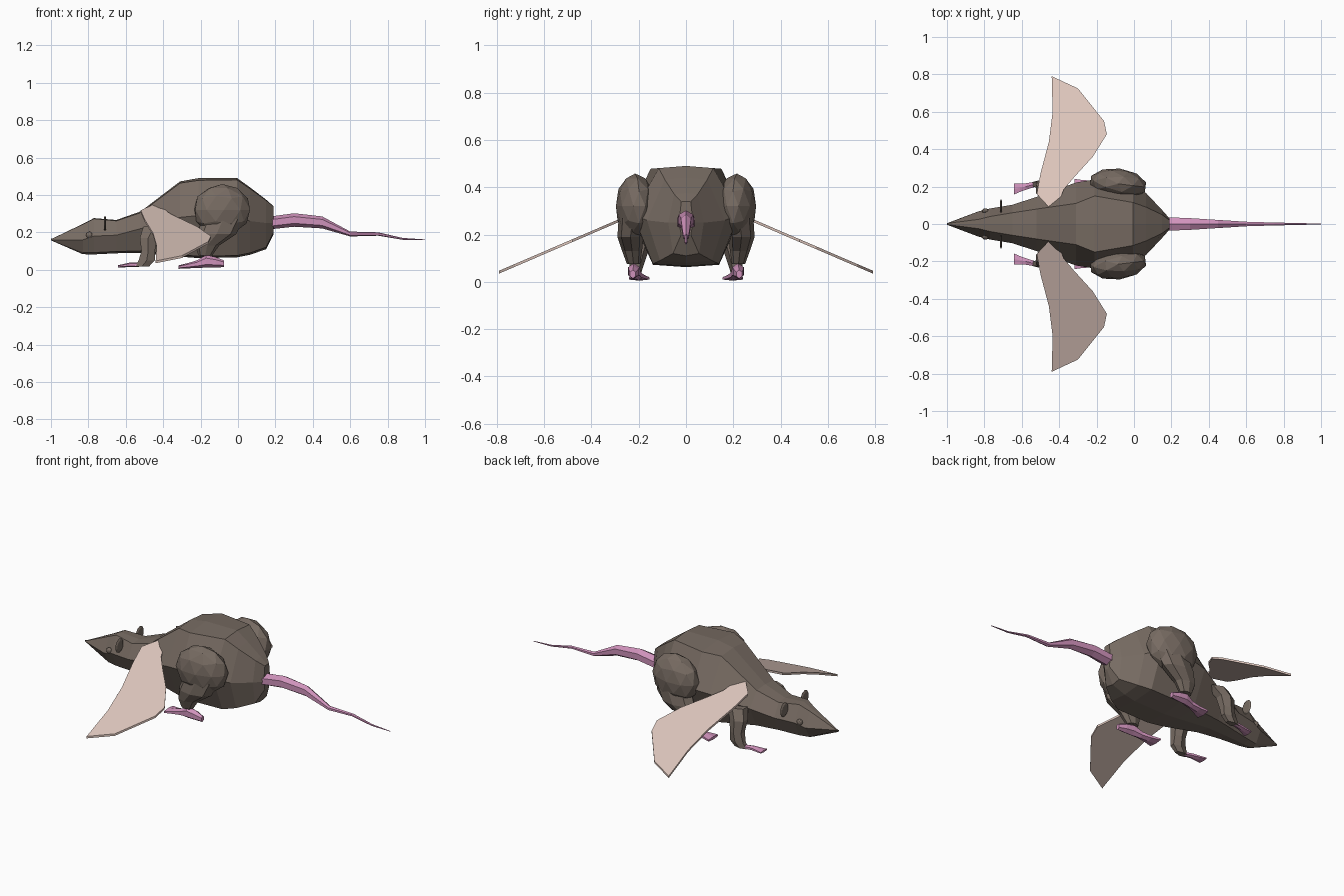
import bpy, bmesh, math
from mathutils import Matrix


def material(name, rgb):
    m = bpy.data.materials.new(name)
    m.diffuse_color = (*rgb, 1)
    return m


FUR = material("brown_fur", (0.185, 0.148, 0.123))
SKIN = material("pink_skin", (0.63, 0.29, 0.50))
WING = material("pale_wing", (0.72, 0.56, 0.50))


def finish(bm, name, mat):
    bmesh.ops.recalc_face_normals(bm, faces=bm.faces)
    mesh = bpy.data.meshes.new(name)
    bm.to_mesh(mesh)
    bm.free()
    mesh.materials.append(mat)
    ob = bpy.data.objects.new(name, mesh)
    bpy.context.collection.objects.link(ob)
    return ob


def loft(name, rings, mat):
    """Skin a list of equal-length point rings and cap both ends."""
    bm = bmesh.new()
    loops = [[bm.verts.new(p) for p in ring] for ring in rings]
    n = len(loops[0])
    for a, b in zip(loops, loops[1:]):
        for i in range(n):
            j = (i + 1) % n
            bm.faces.new((a[i], a[j], b[j], b[i]))
    bm.faces.new(loops[0])
    bm.faces.new(loops[-1])
    return finish(bm, name, mat)


def oval(x, y, z, r1, r2, upright, n=6):
    """Oval ring: facing x when upright is False, lying flat otherwise."""
    pts = []
    for i in range(n):
        t = math.tau * i / n + math.pi / 2
        c, s = r1 * math.cos(t), r2 * math.sin(t)
        pts.append((x + c, y + s, z) if upright else (x, y + c, z + s))
    return pts


def ball(name, centre, size, mat, sub=1, turn=0):
    bm = bmesh.new()
    bmesh.ops.create_icosphere(bm, subdivisions=sub, radius=1)
    bmesh.ops.transform(bm, verts=bm.verts, matrix=Matrix.Translation(centre)
                        @ Matrix.Rotation(turn, 4, 'Z') @ Matrix.Diagonal((*size, 1)))
    return finish(bm, name, mat)


# Body and head: x, top z, top width, middle z, middle width, bottom z, bottom width
stations = [
    (-1.00, .163, .003, .160, .004, .157, .003),
    (-0.83, .245, .025, .160, .068, .083, .030),
    (-0.77, .276, .040, .180, .083, .082, .042),
    (-0.65, .266, .060, .185, .103, .088, .060),
    (-0.52, .312, .080, .220, .145, .090, .085),
    (-0.31, .472, .110, .280, .222, .070, .130),
    (-0.21, .490, .150, .290, .238, .062, .140),
    (-0.005, .490, .115, .285, .225, .066, .140),
    (0.065, .440, .090, .260, .165, .080, .110),
    (0.15, .375, .050, .250, .075, .110, .055),
    (0.19, .340, .020, .250, .030, .190, .020),
]
loft("body", [[(x, 0, zt), (x, wt, zt - .012 * wt / .15), (x, wm, zm), (x, wb, zb + .01), (x, 0, zb),
               (x, -wb, zb + .01), (x, -wm, zm), (x, -wt, zt - .012 * wt / .15)]
              for x, zt, wt, zm, wm, zb, wb in stations], FUR)

# Tail: x, z, half width, half height
tail = [(.17, .250, .042, .034), (.30, .266, .036, .036), (.45, .253, .025, .032),
        (.60, .191, .014, .013), (.75, .191, .009, .009), (.88, .165, .006, .005),
        (1.0, .160, .002, .002)]
loft("tail", [oval(x, 0, z, w, h, False) for x, z, w, h in tail], SKIN)

# Wing outline seen from above
outline = [(-.44, .79), (-.30, .725), (-.16, .55), (-.145, .48), (-.22, .36), (-.32, .25),
           (-.375, .185), (-.405, .11), (-.455, .09), (-.52, .16), (-.50, .27),
           (-.455, .44), (-.435, .60)]

for side, s in (("left", -1), ("right", 1)):
    # Haunch
    ball(side + "_haunch", (-.085, s * .215, .32), (.155, .082, .138), FUR, 2, s * -.12)
    # Hind leg: x, y, z, x radius, y radius
    leg = [(-.08, .225, .27, .11, .06), (-.115, .235, .19, .105, .055),
           (-.165, .228, .13, .065, .042), (-.175, .222, .075, .036, .028)]
    loft(side + "_hind_leg", [oval(x, s * y, z, a, b, True, 8) for x, y, z, a, b in leg], FUR)
    # Hind foot: x, y, z, half width, half height
    foot = [(-.075, .225, .032, .014, .018), (-.12, .222, .040, .024, .028),
            (-.17, .220, .045, .028, .034), (-.22, .212, .030, .024, .020),
            (-.27, .205, .021, .034, .014), (-.318, .198, .014, .050, .009)]
    loft(side + "_hind_foot", [oval(x, s * y, z, w, h, False) for x, y, z, w, h in foot], SKIN)
    # Front leg
    arm = [(-.45, .165, .23, .065, .045), (-.480, .190, .17, .052, .045),
           (-.480, .205, .10, .042, .036), (-.488, .212, .05, .050, .026),
           (-.513, .212, .018, .044, .020)]
    loft(side + "_front_leg", [oval(x, s * y, z, a, b, True) for x, y, z, a, b in arm], FUR)
    # Front foot
    hand = [(-.53, .212, .026, .016, .012), (-.58, .200, .026, .020, .012),
            (-.61, .194, .022, .026, .009), (-.642, .187, .018, .034, .006)]
    loft(side + "_front_foot", [oval(x, s * y, z, w, h, False) for x, y, z, w, h in hand], SKIN)
    # Ear and eye
    loft(side + "_ear", [oval(x, s * .096, .248, r, r * 1.1, False, 10)
                         for x, r in ((-.717, .028), (-.711, .038), (-.705, .028))], FUR)
    ball(side + "_eye", (-.795, s * .070, .186), (.018, .014, .018), FUR, 2)
    # Drooping wing sheet
    loft(side + "_wing", [[(x, s * y, .04 + (.79 - y) * .43 + dz) for x, y in outline]
                          for dz in (-.005, .007)], WING)
